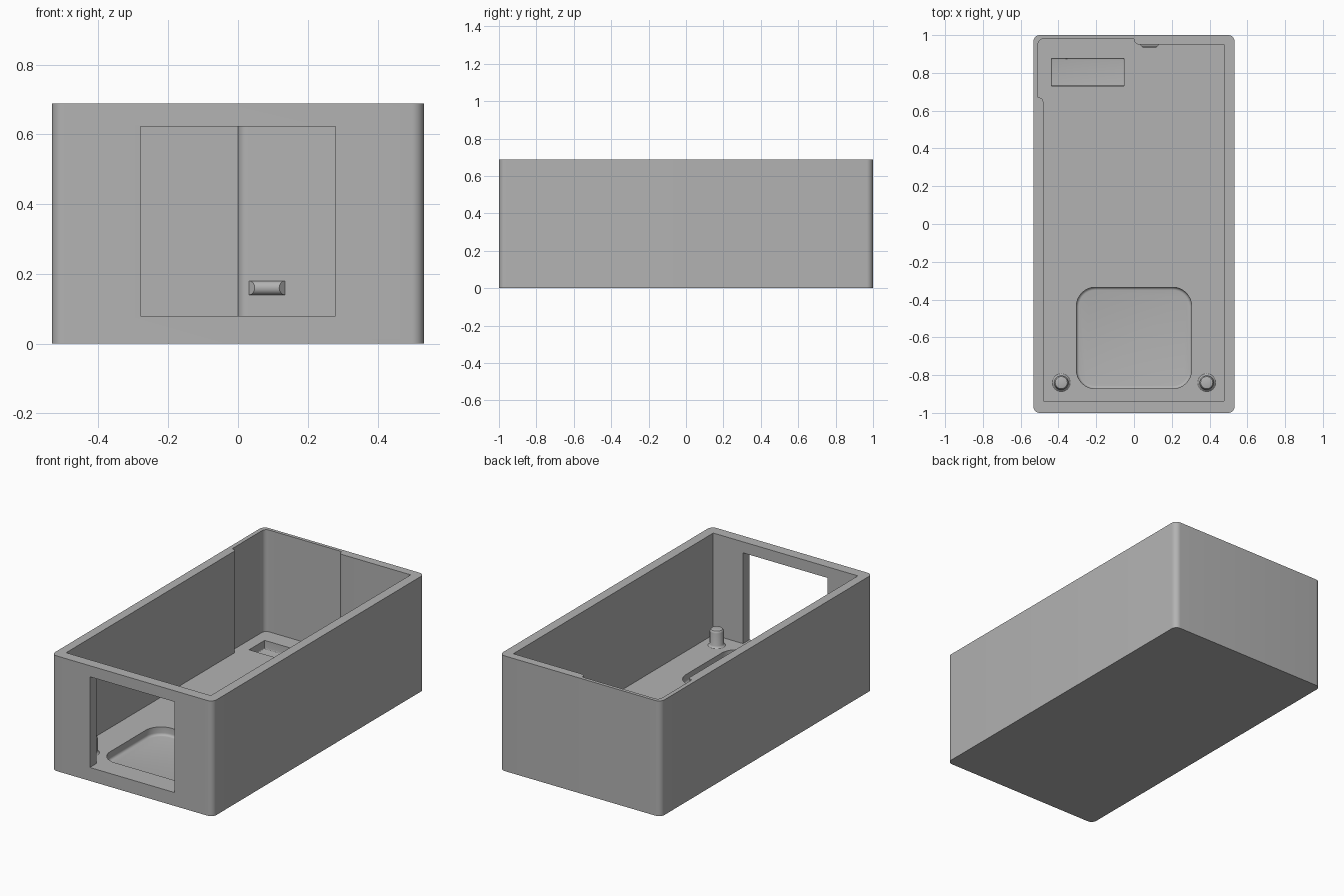
import bpy, bmesh, math

if "Cube" in bpy.data.objects:
    bpy.data.objects.remove(bpy.data.objects["Cube"])

FLOOR, TOP = 0.08, 0.688

grey = bpy.data.materials.new("grey plastic")
grey.diffuse_color = (0.45, 0.45, 0.45, 1)
grey.use_nodes = True
grey.node_tree.nodes["Principled BSDF"].inputs["Base Color"].default_value = grey.diffuse_color


def outline(corners, steps=8):
    """Round each (x, y, radius) corner of a counter-clockwise axis-aligned outline."""
    pts = []
    n = len(corners)
    for i, (x, y, r) in enumerate(corners):
        if r == 0:
            pts.append((x, y))
            continue
        dirs = []
        for j in (i - 1, (i + 1) % n):
            dx, dy = corners[j][0] - x, corners[j][1] - y
            l = math.hypot(dx, dy)
            dirs.append((dx / l, dy / l))
        (ax, ay), (bx, by) = dirs
        for k in range(steps + 1):
            t = k / steps * math.pi / 2
            u, v = r * (1 - math.sin(t)), r * (1 - math.cos(t))
            pts.append((x + ax * u + bx * v, y + ay * u + by * v))
    return pts


def rect(x0, x1, y0, y1, r=0):
    return outline([(x0, y0, r), (x1, y0, r), (x1, y1, r), (x0, y1, r)])


def finish(name, bm):
    bmesh.ops.recalc_face_normals(bm, faces=bm.faces)
    me = bpy.data.meshes.new(name)
    bm.to_mesh(me)
    bm.free()
    me.materials.append(grey)
    ob = bpy.data.objects.new(name, me)
    bpy.context.collection.objects.link(ob)
    return ob


def prism(name, pts, z0, z1, fillet=0):
    """Extrude an outline upward, optionally rounding its bottom edge."""
    bm = bmesh.new()
    base = bm.faces.new([bm.verts.new((x, y, z0)) for x, y in pts])
    ext = bmesh.ops.extrude_face_region(bm, geom=[base], use_keep_orig=True)
    for v in ext["geom"]:
        if isinstance(v, bmesh.types.BMVert):
            v.co.z = z1
    if fillet:
        bmesh.ops.bevel(bm, geom=list(base.edges), offset=fillet, segments=4,
                        profile=0.5, affect='EDGES')
    return finish(name, bm)


def smooth(ob):
    bpy.ops.object.select_all(action='DESELECT')
    ob.select_set(True)
    bpy.context.view_layer.objects.active = ob
    bpy.ops.object.shade_smooth_by_angle(angle=math.radians(30))


# Outer block with rounded vertical corners
case = prism("case", rect(-0.533, 0.533, -1, 1, 0.035), 0, TOP)

# Main cavity with the deeper recess in the back left corner
cavity = outline([(-0.48, -0.937, 0), (0.476, -0.937, 0), (0.476, 0.95, 0),
                  (0, 0.95, 0.028), (0, 0.98, 0), (-0.508, 0.98, 0.028),
                  (-0.508, 0.67, 0), (-0.48, 0.67, 0.025)])
cutters = [
    prism("cavity_cutter", cavity, FLOOR, 0.9),
    # Opening through the front wall
    prism("window_cutter", rect(-0.279, 0.279, -1.1, -0.9), FLOOR, 0.622),
    # Sunken pockets in the floor
    prism("pocket_cutter", rect(-0.305, 0.305, -0.872, -0.335, 0.1), 0.03, 0.3, 0.015),
    prism("slot_cutter", rect(-0.438, -0.052, 0.73, 0.877), 0.03, 0.3, 0.006),
]
for c in cutters:
    mod = case.modifiers.new(c.name, 'BOOLEAN')
    mod.operation = 'DIFFERENCE'
    mod.solver = 'EXACT'
    mod.object = c
bpy.context.view_layer.objects.active = case
case.select_set(True)
for c in cutters:
    bpy.ops.object.modifier_apply(modifier=c.name)
for c in cutters:
    bpy.data.objects.remove(c)
smooth(case)

# Two locating pegs with a flared foot and rounded top
profile = [(0.048, FLOOR - 0.004), (0.048, FLOOR), (0.042, FLOOR + 0.004),
           (0.038, FLOOR + 0.012), (0.038, 0.166), (0.036, 0.173),
           (0.032, 0.178), (0.026, 0.18)]
for side, x in (("left", -0.385), ("right", 0.385)):
    bm = bmesh.new()
    n = 32
    rings = [[bm.verts.new((x + r * math.cos(2 * math.pi * i / n),
                            -0.84 + r * math.sin(2 * math.pi * i / n), z))
              for i in range(n)] for r, z in profile]
    for a, b in zip(rings, rings[1:]):
        for i in range(n):
            bm.faces.new((a[i], a[(i + 1) % n], b[(i + 1) % n], b[i]))
    bm.faces.new(rings[0])
    bm.faces.new(rings[-1])
    smooth(finish(side + "_peg", bm))

# Rounded snap ridge on the back wall, with ends sloping inward
bm = bmesh.new()
rows = []
for k in range(9):
    t = math.pi * k / 8
    out = 0.016 * math.sin(t)
    y, z = 0.95 - out, 0.16 - 0.02 * math.cos(t)
    rows.append([bm.verts.new((0.032 + out, y, z)), bm.verts.new((0.134 - out, y, z))])
for a, b in zip(rows, rows[1:]):
    bm.faces.new((a[0], a[1], b[1], b[0]))
for s in (0, 1):
    bm.faces.new([r[s] for r in rows])
bm.faces.new((rows[0][0], rows[0][1], rows[-1][1], rows[-1][0]))
smooth(finish("snap_ridge", bm))
